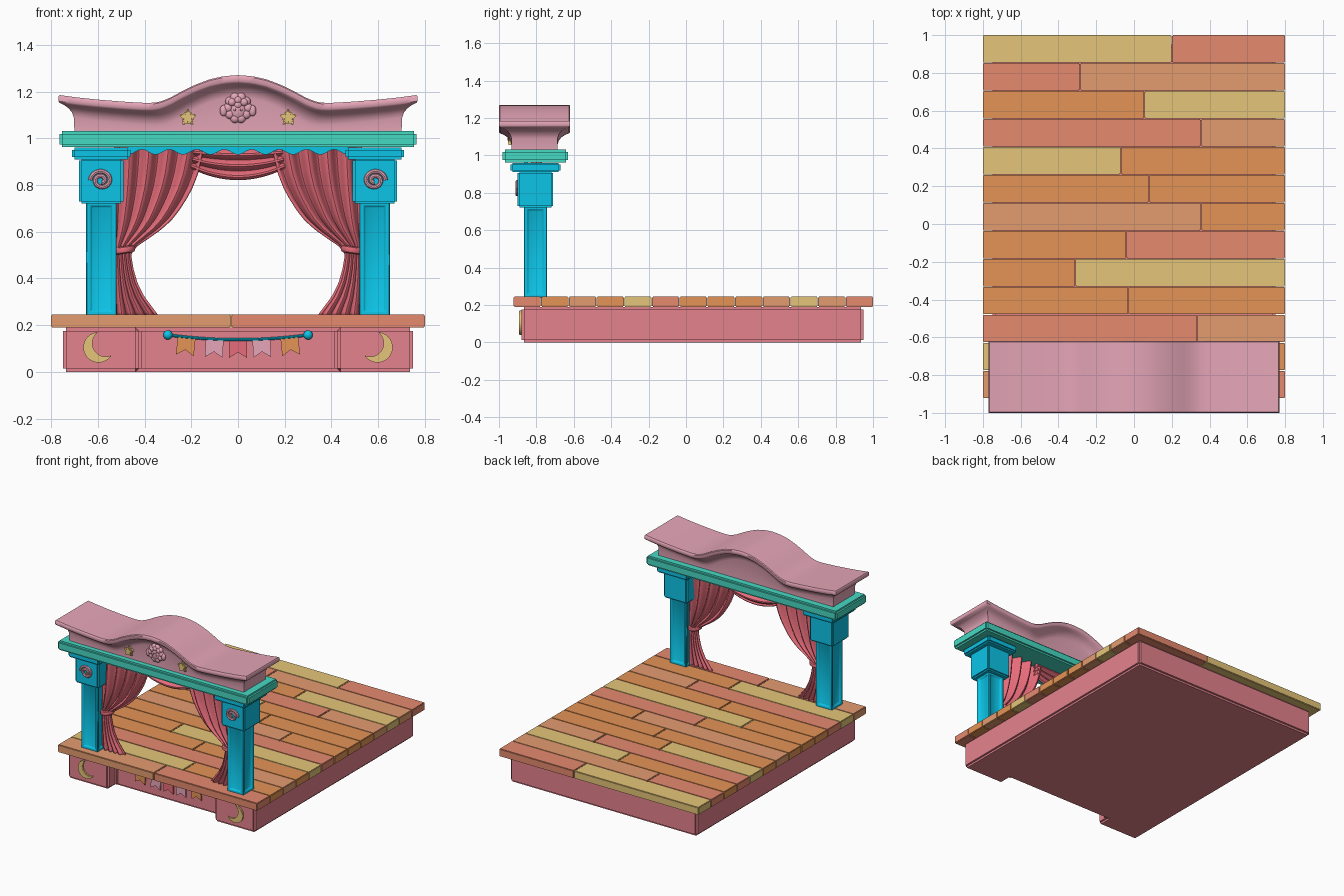
import bpy, bmesh, math
from mathutils import Matrix, Vector

if "Cube" in bpy.data.objects:
    bpy.data.objects.remove(bpy.data.objects["Cube"])

def mat(name, r, g, b):
    m = bpy.data.materials.new(name)
    m.diffuse_color = [((c / 255 + 0.055) / 1.055) ** 2.4 for c in (r, g, b)] + [1]
    m.use_nodes = True
    m.node_tree.nodes["Principled BSDF"].inputs["Base Color"].default_value = m.diffuse_color
    return m

ORANGE = mat("orange_wood", 228, 148, 86)
TAN = mat("tan_wood", 228, 156, 112)
RED = mat("red_wood", 230, 138, 110)
GOLD = mat("pale_gold", 229, 197, 120)
MAUVE = mat("mauve_pink", 230, 166, 184)
ROSE = mat("rose_base", 228, 130, 140)
CLOTH = mat("curtain_rose", 234, 110, 124)
GREEN = mat("sea_green", 70, 218, 196)
CYAN = mat("cyan", 12, 200, 235)

def smooth(ob):
    bpy.ops.object.select_all(action='DESELECT')
    bpy.context.view_layer.objects.active = ob
    ob.select_set(True)
    bpy.ops.object.shade_smooth_by_angle(angle=math.radians(40))

def finish(name, bm, m, bevel=0, seg=2):
    bmesh.ops.recalc_face_normals(bm, faces=bm.faces)
    if bevel:
        sharp = [e for e in bm.edges if len(e.link_faces) == 2 and e.calc_face_angle() > 0.5]
        bmesh.ops.bevel(bm, geom=sharp, offset=bevel, segments=seg, affect='EDGES', clamp_overlap=True)
    me = bpy.data.meshes.new(name)
    bm.to_mesh(me)
    bm.free()
    me.materials.append(m)
    ob = bpy.data.objects.new(name, me)
    bpy.context.collection.objects.link(ob)
    smooth(ob)
    return ob

def box_bm(lo, hi):
    bm = bmesh.new()
    bmesh.ops.create_cube(bm, size=1)
    for v in bm.verts:
        v.co = [(a + b) / 2 + c * (b - a) for a, b, c in zip(lo, hi, v.co)]
    return bm

def box(name, lo, hi, m, bevel=0.01):
    return finish(name, box_bm(lo, hi), m, bevel)

# extrude an outline: axis 'y' uses (x, z) points, axis 'z' uses (x, y) points
def prism(name, pts, axis, a, b, m, bevel=0):
    bm = bmesh.new()
    put = (lambda p, d: (p[0], d, p[1])) if axis == 'y' else (lambda p, d: (p[0], p[1], d))
    A = [bm.verts.new(put(p, a)) for p in pts]
    B = [bm.verts.new(put(p, b)) for p in pts]
    bm.faces.new(A)
    bm.faces.new(B)
    for i in range(len(pts)):
        j = (i + 1) % len(pts)
        bm.faces.new((A[i], A[j], B[j], B[i]))
    return finish(name, bm, m, bevel)

# thin cloth sheet from a function of (u, v) in 0..1
def sheet(name, f, nu, nv, m, thick):
    bm = bmesh.new()
    g = [[bm.verts.new(f(i / nu, j / nv)) for i in range(nu + 1)] for j in range(nv + 1)]
    for j in range(nv):
        for i in range(nu):
            bm.faces.new((g[j][i], g[j][i + 1], g[j + 1][i + 1], g[j + 1][i]))
    ob = finish(name, bm, m)
    s = ob.modifiers.new("thickness", 'SOLIDIFY')
    s.thickness, s.offset = thick, 0
    return ob

def tube(name, pts, r, m):
    cu = bpy.data.curves.new(name, 'CURVE')
    cu.dimensions, cu.bevel_depth, cu.bevel_resolution, cu.use_fill_caps = '3D', r, 2, True
    sp = cu.splines.new('POLY')
    sp.points.add(len(pts) - 1)
    for p, c in zip(sp.points, pts):
        p.co = (*c, 1)
    cu.materials.append(m)
    ob = bpy.data.objects.new(name, cu)
    bpy.context.collection.objects.link(ob)
    bpy.ops.object.select_all(action='DESELECT')
    bpy.context.view_layer.objects.active = ob
    ob.select_set(True)
    bpy.ops.object.convert(target='MESH')
    smooth(bpy.context.object)

def ball(bm, c, r):
    bmesh.ops.create_uvsphere(bm, u_segments=16, v_segments=10, radius=1,
                              matrix=Matrix.Translation(c) @ Matrix.Diagonal((*r, 1)))

def lerp_table(tab, x):
    for (x0, y0), (x1, y1) in zip(tab, tab[1:]):
        if x <= x1:
            return y0 + (y1 - y0) * max(0, (x - x0) / (x1 - x0))
    return tab[-1][1]

# base with two projecting front blocks
prism("base", [(-.75, .95), (-.75, -.88), (-.425, -.88), (-.425, -.79), (.425, -.79),
               (.425, -.88), (.75, -.88), (.75, .95)], 'z', 0, .19, ROSE, .014)

# floor planks, back to front: split position, left colour, right colour
rows = [(.2, GOLD, RED), (-.285, RED, TAN), (.055, ORANGE, GOLD), (.355, RED, TAN), (-.07, GOLD, ORANGE),
        (.08, ORANGE, ORANGE), (.355, TAN, ORANGE), (-.04, ORANGE, RED), (-.31, ORANGE, GOLD),
        (-.03, ORANGE, ORANGE), (.335, RED, TAN), (.1, GOLD, ORANGE), (-.03, TAN, RED)]
pitch = 1.925 / 13
for i, (s, a, b) in enumerate(rows):
    y1 = 1 - i * pitch
    y0 = y1 - pitch + .003
    box("plank_left", (-.8, y0, .19), (s - .0015, y1, .245), a, .004)
    box("plank_right", (s + .0015, y0, .19), (.8, y1, .245), b, .004)

# things mirrored left and right
inner = [(.24, .345), (.28, .375), (.32, .405), (.38, .435), (.44, .452), (.5, .462), (.525, .452), (.545, .43),
         (.575, .385), (.61, .335), (.65, .29), (.69, .258), (.74, .225), (.79, .198), (.85, .175), (.92, .158), (.97, .152)]
for s in (-1, 1):
    def bx(name, x0, x1, y0, y1, z0, z1, m, bev):
        box(name, (min(s * x0, s * x1), y0, z0), (max(s * x0, s * x1), y1, z1), m, bev)
    # column shaft with sunken panels
    bm = box_bm((s * .585 - .065, -.867, .24), (s * .585 + .065, -.743, .73))
    bmesh.ops.recalc_face_normals(bm, faces=bm.faces)
    sides = [f for f in bm.faces if abs(f.normal.z) < .5]
    bmesh.ops.inset_individual(bm, faces=sides, thickness=.026, depth=0)
    bmesh.ops.inset_individual(bm, faces=sides, thickness=.008, depth=-.012)
    finish("column_shaft", bm, CYAN, .003, 1)
    bx("column_block", .49, .68, -.9, -.71, .72, .915, CYAN, .01)
    bx("column_capital", .46, .71, -.938, -.672, .91, .96, CYAN, .01)
    # spiral ornament on the block
    spiral = []
    for k in range(61):
        t = k / 60
        a, r = 2 * math.pi * 1.75 * t, .047 - .037 * t
        spiral.append((s * (.585 + r * math.cos(a)), -.903, .82 + .92 * r * math.sin(a)))
    tube("spiral_ornament", spiral, .0095, MAUVE)
    # crescent moon on the base block
    R, d, half, tilt = .065, .036, math.radians(62), math.radians(30)
    tx, tz = R * math.cos(half), R * math.sin(half)
    ri, ai = math.hypot(tx - d, tz), math.atan2(tz, tx - d)
    pts = [(R * math.cos(a), R * math.sin(a)) for a in
           [half + (2 * math.pi - 2 * half) * k / 24 for k in range(25)]]
    pts += [(d + ri * math.cos(a), ri * math.sin(a)) for a in
            [2 * math.pi - ai - (2 * math.pi - 2 * ai) * k / 20 for k in range(1, 20)]]
    c, n = math.cos(tilt), math.sin(tilt)
    prism("moon", [(-s * -1 * (.597 - (x * c - z * n)), .105 + x * n + z * c) for x, z in pts],
          'y', -.892, -.875, GOLD, .002)
    # gathered side curtain
    def curtain(u, v):
        z = .24 + .73 * v
        x0, x1 = .527, lerp_table(inner, z)
        amp = .006 + .05 * min(.4, x0 - x1)
        return (s * (x0 + (x1 - x0) * u), -.8 + amp * math.sin(u * math.pi * 9), z)
    sheet("side_curtain", curtain, 54, 44, CLOTH, .01)
    # curtain tie
    bm = bmesh.new()
    for k in range(24):
        a = 2 * math.pi * k / 24
        ring = []
        for j in range(8):
            b = 2 * math.pi * j / 8
            r = .036 + .012 * math.cos(b)
            x = r * math.cos(a)
            ring.append(bm.verts.new((s * (.487 + x), -.8 + r * math.sin(a), .522 - .15 * x + .016 * math.sin(b))))
    bm.verts.ensure_lookup_table()
    for k in range(24):
        for j in range(8):
            k2, j2 = (k + 1) % 24, (j + 1) % 8
            bm.faces.new([bm.verts[q] for q in (k * 8 + j, k2 * 8 + j, k2 * 8 + j2, k * 8 + j2)])
    finish("curtain_tie", bm, CLOTH)
    # star on the pediment
    prism("star", [(s * .215 + r * math.sin(k * math.pi / 5), 1.088 + r * math.cos(k * math.pi / 5))
                   for k in range(10) for r in [(.042, .022)[k % 2]]], 'y', -.953, -.925, GOLD, .005)

# centre swag and scalloped valance
sheet("curtain_swag", lambda u, v: (.21 * (2 * u - 1), -.785 + .012 * math.sin(v * 6 * math.pi),
      .965 + (.825 + .055 * (2 * u - 1) ** 2 - .965) * v), 24, 30, CLOTH, .01)
prism("valance", [(-.47, .97)] + [(-.47 + .94 * k / 80, .941 - .011 * math.cos(2 * math.pi * 8 * k / 80))
      for k in range(81)] + [(.47, .97)], 'y', -.865, -.845, CYAN)

# lintel beam
box("beam", (-.765, -.98, .962), (.765, -.63, 1.03), GREEN, .012)

# pediment: flared block whose top follows a curved profile
top = [(0, 1.27), (.06, 1.266), (.12, 1.253), (.18, 1.231), (.24, 1.202), (.29, 1.175), (.33, 1.158),
       (.37, 1.151), (.42, 1.152), (.5, 1.157), (.6, 1.165), (.69, 1.174), (.77, 1.185)]
levels = [(.7, .123, None), (.703, .123, .095), (.71, .129, .075), (.725, .142, .057), (.745, .163, .042),
          (.763, .184, .034), (.769, .19, .026), (.769, .19, .006), (.764, .185, 0)]
N, yc = 64, -.81
bm = bmesh.new()
loops = []
for hx, hy, off in levels:
    def P(u, y):
        return bm.verts.new((u * hx, yc + y, 1.03 if off is None else lerp_table(top, abs(u) * .77) - off))
    us = [2 * i / N - 1 for i in range(N + 1)]
    loops.append([P(u, -hy) for u in us] + [P(u, hy) for u in reversed(us)])
L = 2 * N + 2
for a, b in zip(loops, loops[1:]):
    for i in range(L):
        j = (i + 1) % L
        bm.faces.new((a[i], a[j], b[j], b[i]))
for ring in (loops[0], loops[-1]):
    for i in range(N):
        bm.faces.new((ring[i], ring[i + 1], ring[L - 2 - i], ring[L - 1 - i]))
finish("pediment", bm, MAUVE)

# woolly sheep emblem
bm = bmesh.new()
yE, zE = -.938, 1.13
for k in range(10):
    a = 2 * math.pi * k / 10
    ball(bm, (.043 * math.cos(a), yE, zE + .047 * math.sin(a)), (.02, .016, .02))
for x, z in ((-.026, .024), (0, .033), (.026, .024), (0, .012)):
    ball(bm, (x, yE - .008, zE + z), (.017, .015, .017))
ball(bm, (0, yE, zE - .012), (.036, .02, .04))
for x in (-1, 1):
    ball(bm, (x * .062, yE - .004, zE - .012), (.016, .012, .024))
    ball(bm, (x * .014, yE - .018, zE - .008), (.005, .004, .006))
finish("sheep_emblem", bm, MAUVE)

# bunting on the recessed front
def sag(x):
    return .138 + .02 * (x / .3) ** 2
tube("bunting_string", [(.3 * k / 10, -.798, sag(.3 * k / 10)) for k in range(-10, 11)], .006, CYAN)
for s in (-1, 1):
    bm = bmesh.new()
    ball(bm, (s * .3, -.8, .158), (.02, .02, .02))
    finish("bunting_knob", bm, CYAN)
for x, m in ((-.22, ORANGE), (-.1, MAUVE), (0, CLOTH), (.1, MAUVE), (.22, ORANGE)):
    slope = 2 * .02 * x / .09
    flag = [(-.038, 0), (.038, 0), (.038, -.076), (0, -.052), (-.038, -.076)]
    prism("bunting_flag", [(x + fx - slope * fz, sag(x) - .002 + fz + slope * fx) for fx, fz in flag],
          'y', -.8, -.788, m)
